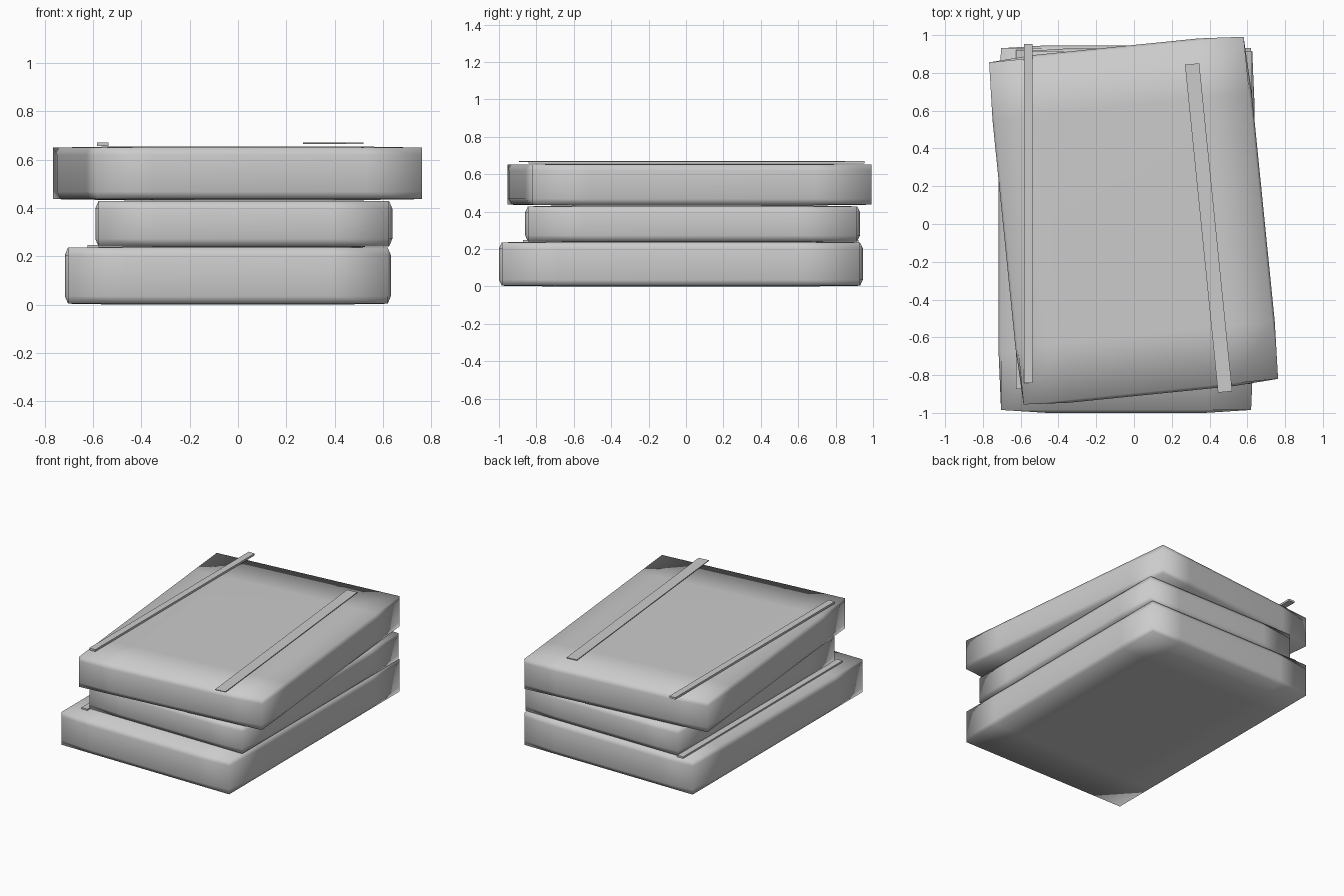
import bpy, bmesh, math
from mathutils import Matrix

if "Cube" in bpy.data.objects:
    bpy.data.objects.remove(bpy.data.objects["Cube"])

grey = bpy.data.materials.new("plain_grey")
grey.diffuse_color = (0.6, 0.6, 0.6, 1)
grey.use_nodes = True
grey.node_tree.nodes["Principled BSDF"].inputs["Base Color"].default_value = grey.diffuse_color


def finish(name, bm, centre, angle, smooth):
    """Turn a bmesh into a placed, coloured object."""
    bmesh.ops.recalc_face_normals(bm, faces=bm.faces[:])
    bm.transform(Matrix.Translation(centre) @ Matrix.Rotation(math.radians(angle), 4, 'Z'))
    for f in bm.faces:
        f.smooth = smooth
    mesh = bpy.data.meshes.new(name)
    bm.to_mesh(mesh)
    bm.free()
    mesh.materials.append(grey)
    bpy.context.collection.objects.link(bpy.data.objects.new(name, mesh))


def slab(name, centre, size, angle=0, inset=(0.25, 0.32, 0.035), pinch=(0.013, 0.015, 0.004)):
    """Soft box: three bands per axis, with the outer edges pulled slightly in."""
    bm = bmesh.new()
    bmesh.ops.create_cube(bm, size=1)
    bmesh.ops.scale(bm, vec=size, verts=bm.verts)
    half = [s / 2 for s in size]
    for axis in range(3):
        for side in (-1, 1):
            point, normal = [0, 0, 0], [0, 0, 0]
            point[axis], normal[axis] = side * (half[axis] - inset[axis]), 1
            bmesh.ops.bisect_plane(bm, geom=bm.verts[:] + bm.edges[:] + bm.faces[:],
                                   plane_co=point, plane_no=normal)
    for v in bm.verts:
        outer = [abs(abs(v.co[a]) - half[a]) < 1e-4 for a in range(3)]
        if sum(outer) > 1:
            for a in range(3):
                if outer[a]:
                    v.co[a] -= math.copysign(pinch[a], v.co[a])
    finish(name, bm, centre, angle, True)


def strip(name, centre, size, angle=0):
    """Thin flat band lying on a slab."""
    bm = bmesh.new()
    bmesh.ops.create_cube(bm, size=1)
    bmesh.ops.scale(bm, vec=size, verts=bm.verts)
    finish(name, bm, centre, angle, False)


# stacked slabs
slab("bottom_slab", (-0.042, -0.027, 0.12), (1.35, 1.945, 0.24))
slab("middle_slab", (0.024, 0.035, 0.335), (1.23, 1.79, 0.195))
slab("top_slab", (-0.002, 0.018, 0.544), (1.38, 1.85, 0.222), 5.75)

# bands lying on the slabs
strip("bottom_band", (-0.6, 0.025, 0.241), (0.047, 1.795, 0.014))
strip("top_left_band", (-0.56, 0.056, 0.664), (0.047, 1.795, 0.014))
strip("top_right_band", (0.395, -0.021, 0.668), (0.076, 1.745, 0.005), 5.75)
